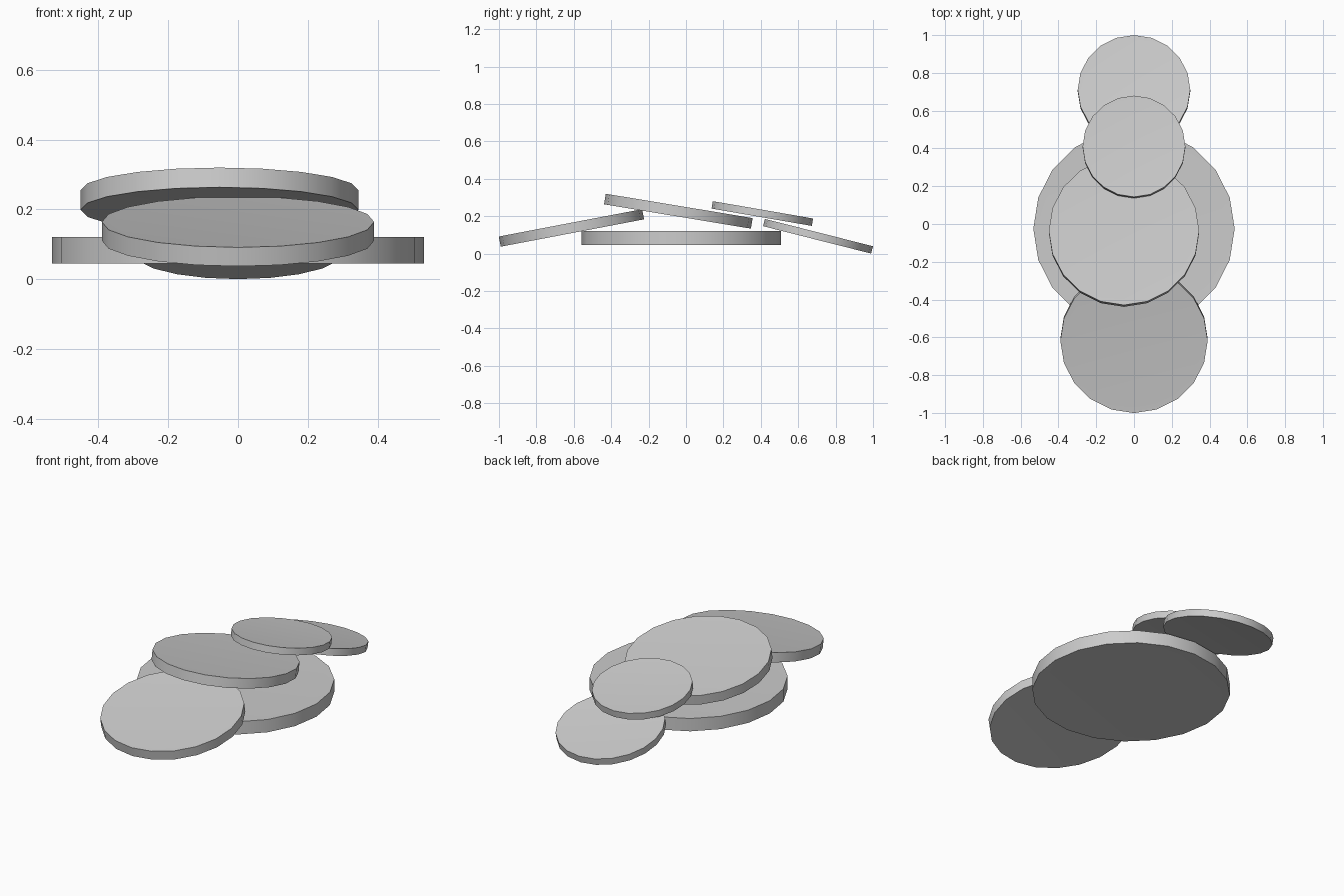
import bpy, bmesh, math
from mathutils import Matrix

if "Cube" in bpy.data.objects:
    bpy.data.objects.remove(bpy.data.objects["Cube"])

SIDES = 20


def disc(name, centre, radius, thickness, tilt):
    """Flat 20-sided disc with a faint recessed panel on each face, tilted about x."""
    bm = bmesh.new()
    bmesh.ops.create_cone(
        bm, cap_ends=True, segments=SIDES, radius1=radius, radius2=radius,
        depth=thickness, matrix=Matrix.Rotation(math.pi / 2, 4, 'Z'))
    caps = [f for f in bm.faces if len(f.verts) == SIDES]
    # thin rim around each cap
    bmesh.ops.inset_individual(bm, faces=caps, thickness=radius * 0.08, depth=-0.0015)
    bmesh.ops.recalc_face_normals(bm, faces=bm.faces)
    mesh = bpy.data.meshes.new(name)
    bm.to_mesh(mesh)
    bm.free()
    obj = bpy.data.objects.new(name, mesh)
    obj.location = centre
    obj.rotation_euler.x = math.radians(tilt)
    bpy.context.collection.objects.link(obj)
    bpy.ops.object.select_all(action='DESELECT')
    obj.select_set(True)
    bpy.context.view_layer.objects.active = obj
    bpy.ops.object.shade_smooth_by_angle(angle=math.radians(30))
    return obj


# large flat disc underneath
disc("base_disc", (0, -0.025, 0.0825), 0.533, 0.076, 0)
# disc leaning on the front of the base
disc("front_disc", (0, -0.6125, 0.137), 0.390, 0.055, 10.8)
# disc resting on the base and the front disc
disc("middle_disc", (-0.053, -0.041, 0.2265), 0.398, 0.057, -9.4)
# small discs at the back
disc("upper_back_disc", (0, 0.408, 0.214), 0.272, 0.040, -9.8)
disc("back_disc", (0, 0.706, 0.0926), 0.298, 0.040, -14.2)
